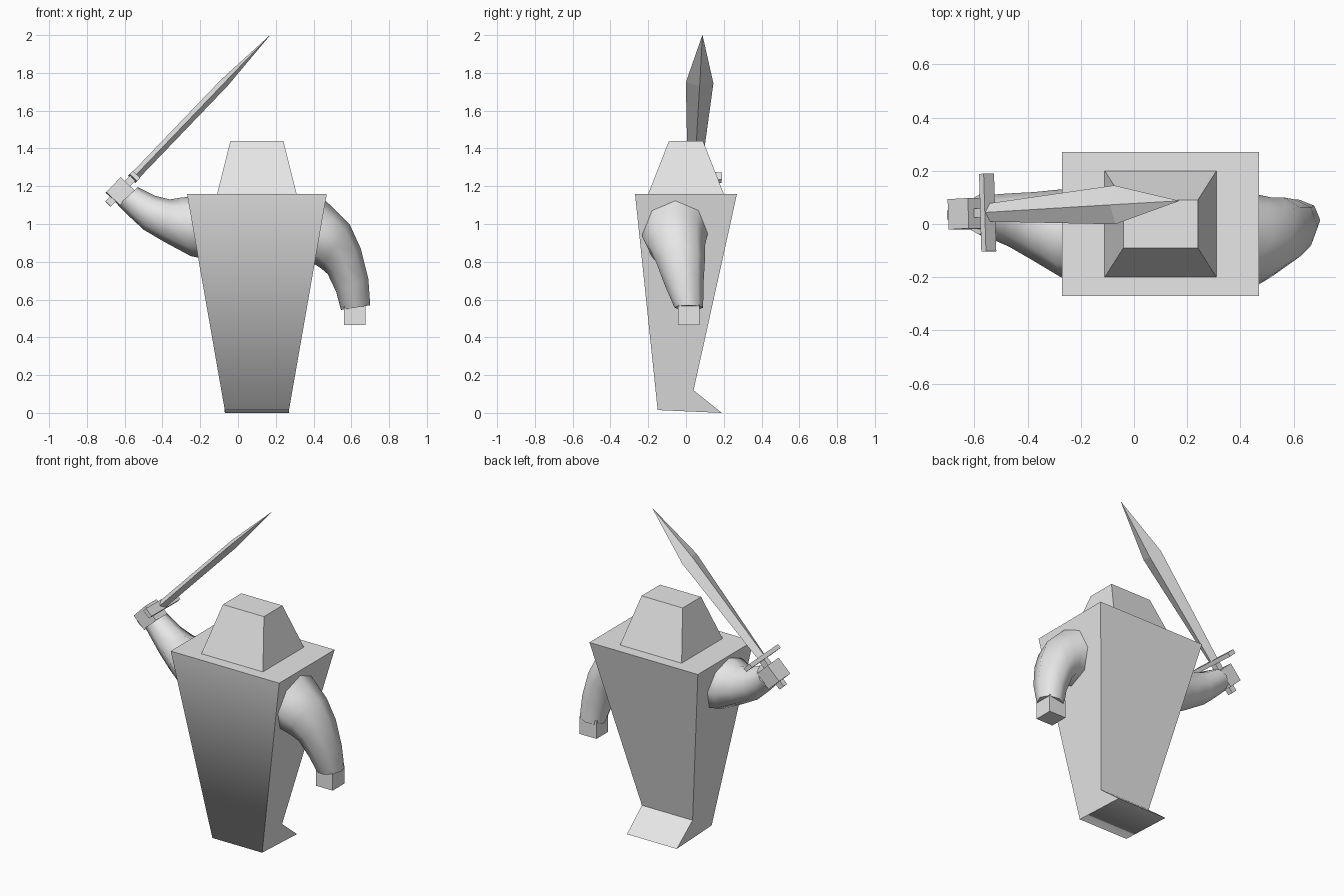
import bpy, math
from mathutils import Vector, Matrix

if "Cube" in bpy.data.objects:
    bpy.data.objects.remove(bpy.data.objects["Cube"], do_unlink=True)

GREY = (0.8, 0.8, 0.8, 1)
mat = bpy.data.materials.new("plain grey")
mat.use_nodes = True
mat.diffuse_color = GREY
mat.node_tree.nodes["Principled BSDF"].inputs["Base Color"].default_value = GREY


def loft(name, rings, smooth_sides=(), matrix=Matrix()):
    """Skin matching rings of points and cap both ends; chosen side strips are smooth."""
    n = len(rings[0])
    verts = [matrix @ Vector(p) for ring in rings for p in ring]
    faces, smooth = [], []
    for r in range(len(rings) - 1):
        for i in range(n):
            j = (i + 1) % n
            faces.append((r * n + i, r * n + j, (r + 1) * n + j, (r + 1) * n + i))
            smooth.append(i in smooth_sides)
    last = (len(rings) - 1) * n
    faces += [tuple(reversed(range(n))), tuple(range(last, last + n))]
    smooth += [False, False]
    mesh = bpy.data.meshes.new(name)
    mesh.from_pydata(verts, [], faces)
    mesh.polygons.foreach_set("use_smooth", smooth)
    mesh.materials.append(mat)
    obj = bpy.data.objects.new(name, mesh)
    bpy.context.collection.objects.link(obj)
    # consistent outward normals
    bpy.context.view_layer.objects.active = obj
    obj.select_set(True)
    bpy.ops.object.mode_set(mode='EDIT')
    bpy.ops.mesh.select_all(action='SELECT')
    bpy.ops.mesh.normals_make_consistent(inside=False)
    bpy.ops.object.mode_set(mode='OBJECT')
    obj.select_set(False)
    return obj


def rect(x, hy, hz):
    return [(x, -hy, -hz), (x, hy, -hz), (x, hy, hz), (x, -hy, hz)]


def box(name, length, hy, hz, matrix):
    return loft(name, [rect(-length / 2, hy, hz), rect(length / 2, hy, hz)], matrix=matrix)


def arm(name, sections, sides=8):
    """Each section: outer (x, z), inner (x, z), centre y, half width in y."""
    rings = []
    for ox, oz, ix, iz, cy, ry in sections:
        ring = []
        for k in range(sides):
            a = math.tau * k / sides
            t = (1 + math.cos(a)) / 2
            ring.append((ix + (ox - ix) * t, cy + ry * math.sin(a), iz + (oz - iz) * t))
        rings.append(ring)
    return loft(name, rings, range(sides))


MID = 0.10  # centre line of the body

# Body: side profile (y, z, half width) with a kicked-out tail at the back
profile = [(-0.27, 1.16, 0.37), (-0.15, 0.015, 0.17), (0.19, 0, 0.17),
           (0.04, 0.12, 0.173), (0.27, 1.16, 0.37)]
loft("body", [[(MID + s * w, y, z) for y, z, w in profile] for s in (-1, 1)],
     smooth_sides=(0, 1))

# Head: tapered block
loft("head", [[(MID + sx * hx, sy * hy, z) for sx, sy in ((-1, -1), (1, -1), (1, 1), (-1, 1))]
              for hx, hy, z in ((0.21, 0.2, 1.16), (0.14, 0.09, 1.44))])

# Hanging left arm and its hand
arm("left_arm", [
    (0.44, 1.145, 0.36, 0.80, -0.055, 0.175),
    (0.52, 1.07, 0.41, 0.785, -0.06, 0.17),
    (0.59, 1.00, 0.44, 0.765, -0.05, 0.15),
    (0.65, 0.87, 0.475, 0.735, -0.03, 0.13),
    (0.69, 0.71, 0.52, 0.64, -0.01, 0.102),
    (0.70, 0.57, 0.545, 0.545, 0.015, 0.076)])
box("left_hand", 0.115, 0.057, 0.055, Matrix.Translation((0.618, 0.015, 0.52)))

# Raised right arm
arm("right_arm", [
    (-0.19, 1.15, -0.15, 0.81, -0.045, 0.175),
    (-0.30, 1.14, -0.25, 0.83, -0.035, 0.165),
    (-0.36, 1.13, -0.39, 0.905, -0.01, 0.13),
    (-0.44, 1.15, -0.50, 0.97, 0.015, 0.10),
    (-0.48, 1.17, -0.57, 1.035, 0.025, 0.086),
    (-0.53, 1.195, -0.635, 1.10, 0.035, 0.075)])

# Sword frame: origin at the guard, local x runs toward the tip
origin = Vector((-0.55, 0.043, 1.25))
reach = Vector((0.17, 0.087, 2.0)) - origin
ax = reach.normalized()
az = ax.cross(Vector((0, 1, 0))).normalized()
ay = az.cross(ax)
sword = Matrix.Translation(origin) @ Matrix((ax, ay, az)).transposed().to_4x4()


def along(d):
    return sword @ Matrix.Translation((d, 0, 0))


box("right_hand", 0.11, 0.057, 0.05, along(-0.108))
box("sword_handle", 0.20, 0.017, 0.02, along(-0.10))
box("sword_guard", 0.025, 0.146, 0.027, along(0))

# Blade: diamond section widening before the point
loft("sword_blade", [[(d, -w, 0), (d, 0, -t), (d, w, 0), (d, 0, t)]
                     for d, w, t in ((0.0, 0.034, 0.024), (0.69, 0.073, 0.024),
                                     (reach.length, 0.0005, 0.0005))], matrix=sword)
